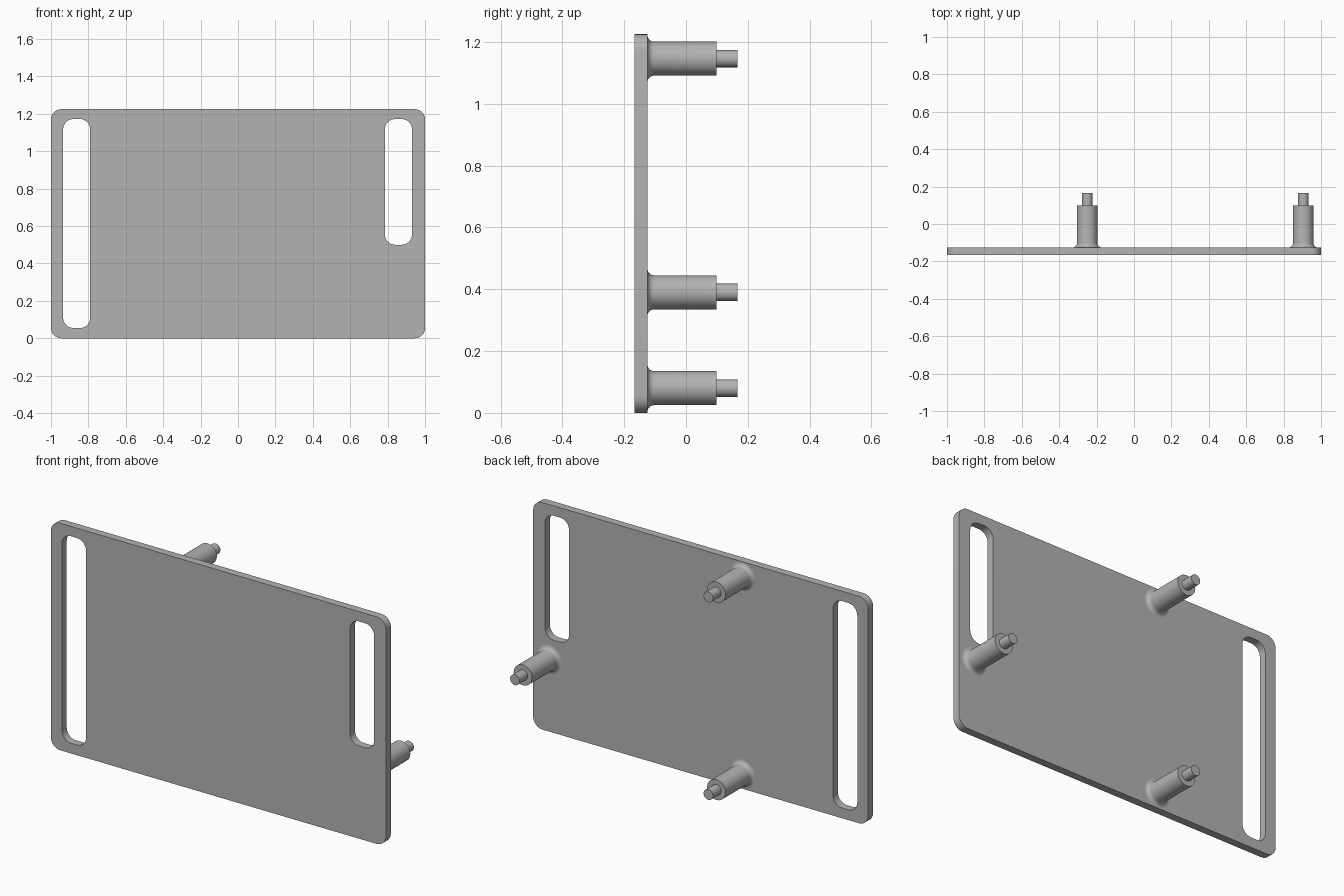
import bpy, bmesh, math

if "Cube" in bpy.data.objects:
    bpy.data.objects.remove(bpy.data.objects["Cube"])

grey = bpy.data.materials.new("light grey")
grey.diffuse_color = (0.45, 0.45, 0.45, 1)
grey.use_nodes = True
grey.node_tree.nodes["Principled BSDF"].inputs["Base Color"].default_value = grey.diffuse_color

FRONT, FACE, BACK = -0.167, -0.125, 0.167


def rounded_rect(x0, x1, z0, z1, r, steps=8):
    """Outline points of a rectangle with rounded corners."""
    corners = [(x1 - r, z1 - r), (x0 + r, z1 - r), (x0 + r, z0 + r), (x1 - r, z0 + r)]
    pts = []
    for i, (cx, cz) in enumerate(corners):
        for s in range(steps + 1):
            a = math.pi / 2 * (i + s / steps)
            pts.append((cx + r * math.cos(a), cz + r * math.sin(a)))
    return pts


def finish(ob):
    bpy.ops.object.select_all(action='DESELECT')
    ob.select_set(True)
    bpy.context.view_layer.objects.active = ob
    if ob.type == 'CURVE':
        bpy.ops.object.convert(target='MESH')
    bpy.ops.object.transform_apply(location=False, rotation=True, scale=False)
    bpy.ops.object.shade_smooth_by_angle(angle=math.radians(35))


# Rounded plate with one long and one short slot
curve = bpy.data.curves.new("plate", 'CURVE')
curve.dimensions = '2D'
curve.fill_mode = 'BOTH'
curve.extrude = (FACE - FRONT) / 2
for outline in (rounded_rect(-1, 1, 0, 1.225, 0.055),
                rounded_rect(-0.935, -0.79, 0.055, 1.172, 0.055),
                rounded_rect(0.785, 0.93, 0.50, 1.172, 0.055)):
    spline = curve.splines.new('POLY')
    spline.points.add(len(outline) - 1)
    for p, (x, z) in zip(spline.points, outline):
        p.co = (x, z, 0, 1)
    spline.use_cyclic_u = True
curve.materials.append(grey)
plate = bpy.data.objects.new("plate", curve)
bpy.context.collection.objects.link(plate)
plate.location.y = (FRONT + FACE) / 2
plate.rotation_euler.x = math.pi / 2
finish(plate)

# Turned standoff: filleted foot, thick post, thin end pin (radius, y)
R, FILLET, PIN, STEP = 0.055, 0.022, 0.028, 0.098
profile = [(R + FILLET * (1 - math.sin(a)), FACE + FILLET * (1 - math.cos(a)))
           for a in (math.pi / 2 * i / 6 for i in range(7))]
profile += [(R, STEP), (PIN, STEP), (PIN, BACK)]


def standoff(name, x, z, sides=40):
    bm = bmesh.new()
    rings = [[bm.verts.new((r * math.cos(2 * math.pi * i / sides), y,
                            r * math.sin(2 * math.pi * i / sides)))
              for i in range(sides)] for r, y in profile]
    for a, b in zip(rings, rings[1:]):
        for i in range(sides):
            j = (i + 1) % sides
            bm.faces.new((a[i], a[j], b[j], b[i]))
    bm.faces.new(rings[-1])
    bmesh.ops.recalc_face_normals(bm, faces=bm.faces)
    mesh = bpy.data.meshes.new(name)
    bm.to_mesh(mesh)
    bm.free()
    mesh.materials.append(grey)
    ob = bpy.data.objects.new(name, mesh)
    ob.location = (x, 0, z)
    bpy.context.collection.objects.link(ob)
    finish(ob)


standoff("top_standoff", -0.25, 1.146)
standoff("bottom_standoff", -0.25, 0.08)
standoff("side_standoff", 0.905, 0.39)
